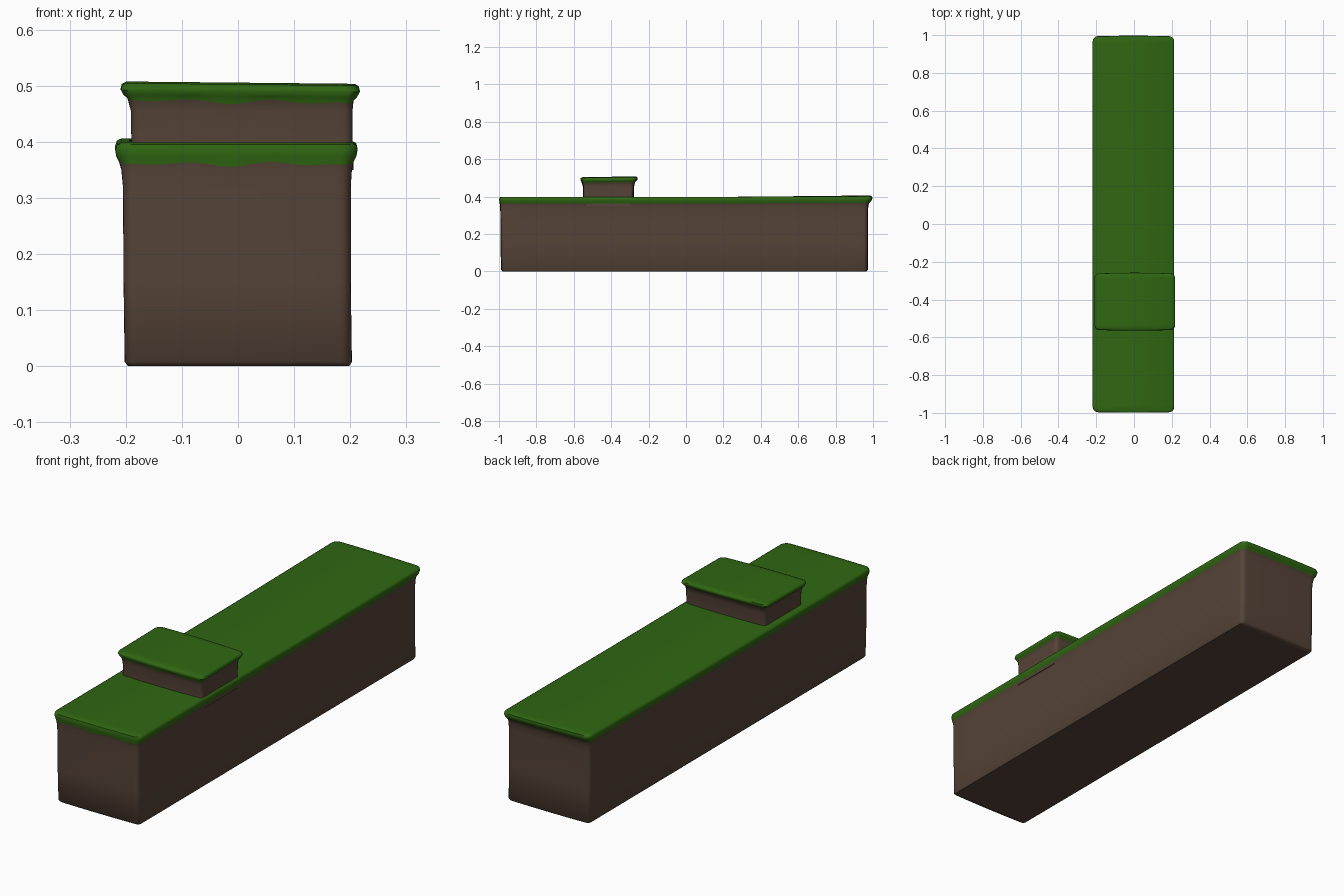
import bpy, bmesh, math

cube = bpy.data.objects.get("Cube")
if cube:
    bpy.data.objects.remove(cube, do_unlink=True)


def material(name, colour):
    m = bpy.data.materials.new(name)
    m.use_nodes = True
    m.diffuse_color = (*colour, 1)
    m.node_tree.nodes["Principled BSDF"].inputs["Base Color"].default_value = (*colour, 1)
    return m


earth = material("earth_brown", (0.092, 0.057, 0.039))
grass = material("grass_green", (0.029, 0.136, 0.006))


def outline(x0, x1, y0, y1, r, bow):
    """Rounded rectangle, right half front to back, then the left half mirrored."""
    cx, hw = (x0 + x1) / 2, (x1 - x0) / 2
    steps, corner = 8, 5
    flat = hw - r
    right = [(flat * (i + 0.5) / steps, y0) for i in range(steps)]
    for i in range(corner + 1):
        a = math.pi / 2 * i / corner
        right.append((flat + r * math.sin(a), y0 + r - r * math.cos(a)))
    for i in range(1, 16):
        right.append((hw, y0 + r + (y1 - y0 - 2 * r) * i / 16))
    for i in range(corner + 1):
        a = math.pi / 2 * i / corner
        right.append((flat + r * math.cos(a), y1 - r + r * math.sin(a)))
    right += [(flat * (i + 0.5) / steps, y1) for i in reversed(range(steps))]
    mid, half = (y0 + y1) / 2, (y1 - y0) / 2
    # ends bulge slightly towards the middle
    right = [(x, y + bow * (1 - (x / hw) ** 2) * (y - mid) / half) for x, y in right]
    return [(cx + x, y) for x, y in right] + [(cx - x, y) for x, y in reversed(right)]


def loft(name, rows, grass_row, bow, lift):
    """Stack outlines; rows from grass_row upward are grass."""
    bm = bmesh.new()
    rings = []
    for k, (z, x0, x1, y0, y1, r) in enumerate(rows):
        ring = []
        for x, y in outline(x0, x1, y0, y1, r, bow):
            dz = lift(x, y) if k >= grass_row else 0
            # ragged lower edge of the turf on the front
            if k == grass_row and y < y0 + 0.01:
                dz -= 0.004 + 0.005 * math.sin(x * 42 + 2.2) * math.cos(x * 9)
            ring.append(bm.verts.new((x, y, z + dz)))
        rings.append(ring)
    n = len(rings[0])
    for k in range(len(rings) - 1):
        a, b = rings[k], rings[k + 1]
        for i in range(n):
            j = (i + 1) % n
            f = bm.faces.new((a[i], a[j], b[j], b[i]))
            f.material_index = int(k >= grass_row)
    # top and bottom are strips running from side to side
    for i in range(n // 2 - 1):
        t, u = rings[-1], rings[0]
        f = bm.faces.new((t[i], t[i + 1], t[n - 2 - i], t[n - 1 - i]))
        f.material_index = 1
        bm.faces.new((u[n - 1 - i], u[n - 2 - i], u[i + 1], u[i]))
    bmesh.ops.recalc_face_normals(bm, faces=bm.faces[:])
    me = bpy.data.meshes.new(name)
    bm.to_mesh(me)
    bm.free()
    me.materials.append(earth)
    me.materials.append(grass)
    ob = bpy.data.objects.new(name, me)
    bpy.context.collection.objects.link(ob)
    bpy.context.view_layer.objects.active = ob
    ob.select_set(True)
    bpy.ops.object.shade_smooth_by_angle(angle=math.radians(50))
    ob.select_set(False)


# long earth block with an overhanging turf top, rising a little at the back
loft("long_ground_block", [
    (0.0, -0.196, 0.198, -0.978, 0.962, 0.015),
    (0.008, -0.202, 0.203, -0.986, 0.969, 0.02),
    (0.15, -0.204, 0.201, -0.989, 0.97, 0.02),
    (0.32, -0.205, 0.201, -0.99, 0.97, 0.02),
    (0.35, -0.208, 0.203, -0.991, 0.972, 0.022),
    (0.364, -0.212, 0.206, -0.992, 0.978, 0.025),
    (0.374, -0.217, 0.211, -0.995, 0.988, 0.028),
    (0.386, -0.219, 0.213, -0.996, 0.994, 0.028),
    (0.395, -0.216, 0.211, -0.994, 0.992, 0.028),
    (0.399, -0.208, 0.204, -0.985, 0.984, 0.025),
], 5, 0.003, lambda x, y: 0.008 * max(0, (y - 0.3) / 0.7) * (0.6 - 1.5 * x))

# small block sunk into the turf
loft("raised_ground_block", [
    (0.35, -0.188, 0.206, -0.545, -0.285, 0.015),
    (0.40, -0.19, 0.204, -0.546, -0.284, 0.015),
    (0.455, -0.191, 0.204, -0.547, -0.282, 0.015),
    (0.475, -0.197, 0.206, -0.55, -0.277, 0.018),
    (0.481, -0.204, 0.212, -0.555, -0.27, 0.02),
    (0.49, -0.209, 0.217, -0.56, -0.263, 0.022),
    (0.498, -0.207, 0.215, -0.558, -0.264, 0.022),
    (0.502, -0.199, 0.208, -0.55, -0.27, 0.018),
], 3, 0.005, lambda x, y: 0.002 - 0.01 * x + 0.01 * (y + 0.41))
